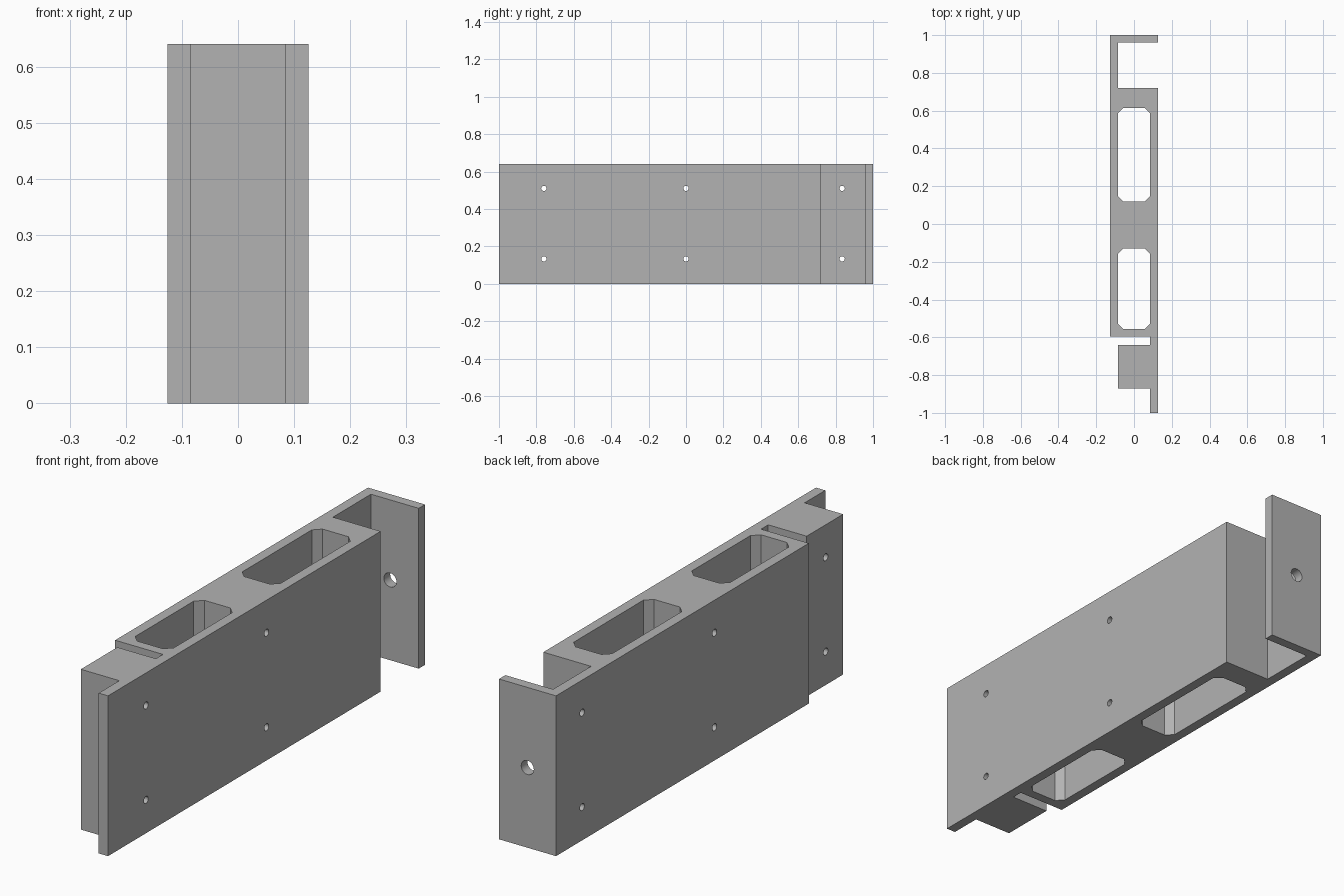
import bpy, bmesh, math
from mathutils import Matrix

cube = bpy.data.objects.get("Cube")
if cube:
    bpy.data.objects.remove(cube, do_unlink=True)

HEIGHT = 0.64
OUT, INN = 0.126, 0.085      # outer faces and inner wall faces along x

grey = bpy.data.materials.new("plain_grey")
grey.use_nodes = True
colour = (0.45, 0.45, 0.45, 1)
grey.diffuse_color = colour
grey.node_tree.nodes["Principled BSDF"].inputs["Base Color"].default_value = colour


def finish(bm, name):
    bmesh.ops.recalc_face_normals(bm, faces=bm.faces[:])
    mesh = bpy.data.meshes.new(name)
    bm.to_mesh(mesh)
    bm.free()
    mesh.materials.append(grey)
    obj = bpy.data.objects.new(name, mesh)
    bpy.context.collection.objects.link(obj)
    return obj


def prism(name, outline, z0, z1):
    bm = bmesh.new()
    face = bm.faces.new([bm.verts.new((x, y, z0)) for x, y in outline])
    top = bmesh.ops.extrude_face_region(bm, geom=[face])["geom"]
    verts = [v for v in top if isinstance(v, bmesh.types.BMVert)]
    bmesh.ops.translate(bm, verts=verts, vec=(0, 0, z1 - z0))
    return finish(bm, name)


def drill(name, centre, axis, radius, length):
    bm = bmesh.new()
    bmesh.ops.create_cone(bm, cap_ends=True, segments=24, radius1=radius,
                          radius2=radius, depth=length,
                          matrix=Matrix.Translation(centre) @ Matrix.Rotation(math.pi / 2, 4, axis))
    return finish(bm, name)


# Extruded bar: end flange, open channel, body, narrow slot, end block and lip
body = prism("bracket_body", [
    (-OUT, -0.595), (INN, -0.595), (INN, -0.64), (-INN, -0.64),
    (-INN, -0.87), (INN, -0.87), (INN, -1), (OUT, -1),
    (OUT, 0.72), (-INN, 0.72), (-INN, 0.96), (OUT, 0.96),
    (OUT, 1), (-OUT, 1)], 0, HEIGHT)

# Chamfered pockets through the full height
cutters = []
c = 0.028
for y0, y1 in ((-0.555, -0.13), (0.12, 0.615)):
    ring = [(-INN + c, y0), (INN - c, y0), (INN, y0 + c), (INN, y1 - c),
            (INN - c, y1), (-INN + c, y1), (-INN, y1 - c), (-INN, y0 + c)]
    cutters.append(prism("pocket_cutter", ring, -0.1, HEIGHT + 0.1))

# Small cross holes, and the larger hole in the end flange
for y in (-0.76, 0, 0.835):
    for z in (0.133, 0.51):
        cutters.append(drill("cross_hole_cutter", (0, y, z), 'Y', 0.014, 0.5))
cutters.append(drill("flange_hole_cutter", (0, 0.98, HEIGHT / 2), 'X', 0.028, 0.1))

bpy.ops.object.select_all(action='DESELECT')
bpy.context.view_layer.objects.active = body
body.select_set(True)
for cutter in cutters:
    mod = body.modifiers.new("cut", 'BOOLEAN')
    mod.operation = 'DIFFERENCE'
    mod.solver = 'EXACT'
    mod.object = cutter
    bpy.ops.object.modifier_apply(modifier=mod.name)
    bpy.data.objects.remove(cutter, do_unlink=True)

bpy.ops.object.shade_smooth_by_angle(angle=math.radians(30))
